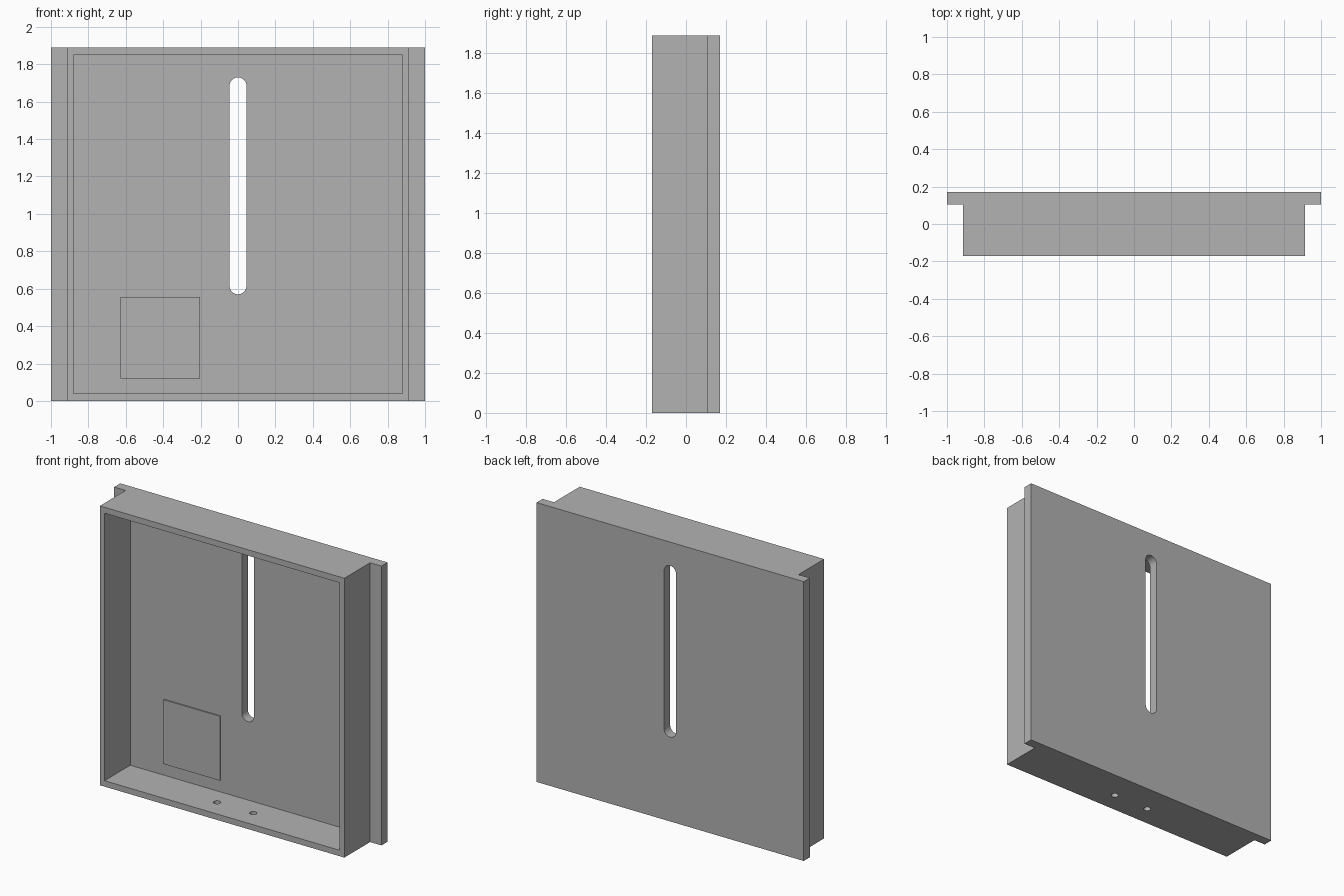
import bpy, bmesh, math
from mathutils import Matrix, Vector

if "Cube" in bpy.data.objects:
    bpy.data.objects.remove(bpy.data.objects["Cube"])

W, H, D = 1.0, 1.89, 0.17        # half width, height, half depth
BODY, WALL_Y = 0.915, 0.105      # half width of the tray, inner face of back plate

grey = bpy.data.materials.new("mid_grey")
grey.diffuse_color = (0.448, 0.448, 0.448, 1)
grey.use_nodes = True
grey.node_tree.nodes["Principled BSDF"].inputs["Base Color"].default_value = grey.diffuse_color


def extrude(name, points, vec):
    """Extrude a closed outline of 3D points along vec."""
    bm = bmesh.new()
    face = bm.faces.new([bm.verts.new(p) for p in points])
    res = bmesh.ops.extrude_face_region(bm, geom=[face])
    verts = [g for g in res["geom"] if isinstance(g, bmesh.types.BMVert)]
    bmesh.ops.translate(bm, vec=Vector(vec), verts=verts)
    bmesh.ops.recalc_face_normals(bm, faces=bm.faces)
    mesh = bpy.data.meshes.new(name)
    bm.to_mesh(mesh)
    bm.free()
    mesh.materials.append(grey)
    obj = bpy.data.objects.new(name, mesh)
    bpy.context.collection.objects.link(obj)
    return obj


def box(name, x0, x1, y0, y1, z0, z1):
    return extrude(name, [(x0, y0, z0), (x1, y0, z0), (x1, y0, z1), (x0, y0, z1)],
                   (0, y1 - y0, 0))


def arc(r, start, sweep, n):
    return [(r * math.cos(start + sweep * i / n), r * math.sin(start + sweep * i / n))
            for i in range(n + 1)]


# Tray with side flanges: T-shaped plan extruded upwards
half = [(BODY, -D), (BODY, WALL_Y), (W, WALL_Y), (W, D)]
plan = half + [(-x, y) for x, y in reversed(half)]
panel = extrude("flanged_panel", [(x, y, 0) for x, y in plan], (0, 0, H))

# Cutters: front cavity, rounded slot, two holes in the bottom wall
cutters = [box("cavity_cutter", -0.88, 0.88, -D - 0.1, WALL_Y, 0.04, H - 0.04)]

R, LOW, HIGH = 0.045, 0.615, 1.685
outline = [(x, 0, z + HIGH) for x, z in arc(R, 0, math.pi, 16)]
outline += [(x, 0, z + LOW) for x, z in arc(R, math.pi, math.pi, 16)]
cutters.append(extrude("slot_cutter", outline, (0, 0.3, 0)))

for x in (-0.135, 0.135):
    ring = arc(0.023, 0, 2 * math.pi, 24)[:-1]
    cutters.append(extrude("hole_cutter", [(x + a, -0.03 + b, -0.1) for a, b in ring],
                           (0, 0, 0.2)))

bpy.context.view_layer.objects.active = panel
for cutter in cutters:
    mod = panel.modifiers.new("cut", 'BOOLEAN')
    mod.operation = 'DIFFERENCE'
    mod.solver = 'EXACT'
    mod.object = cutter
    bpy.ops.object.modifier_apply(modifier=mod.name)
    bpy.data.objects.remove(cutter)

panel.select_set(True)
bpy.ops.object.shade_smooth_by_angle(angle=math.radians(30))

# Thin square pad on the inner face of the back plate
box("inner_pad", -0.627, -0.203, WALL_Y - 0.009, WALL_Y, 0.12, 0.555)
